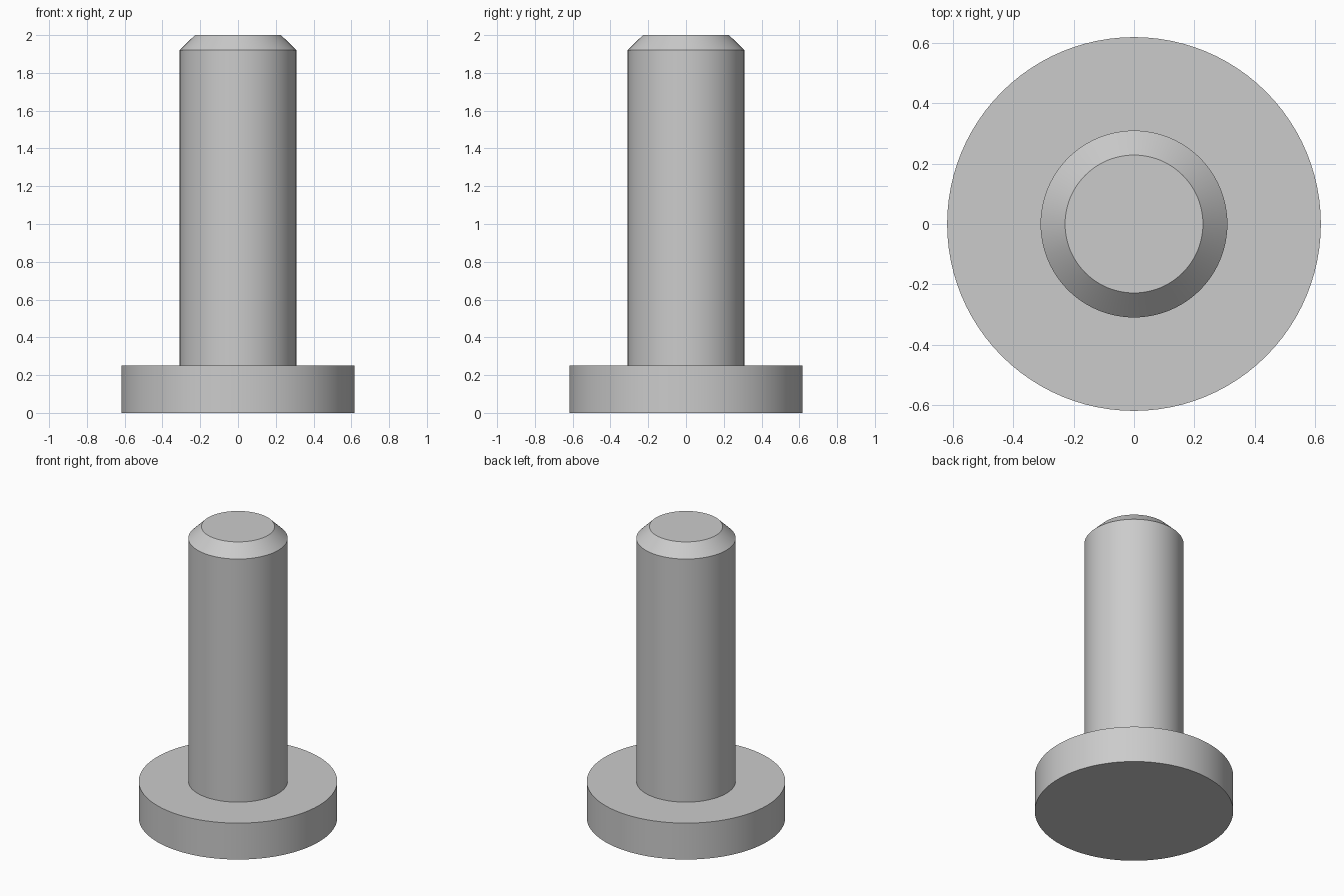
import bpy, bmesh, math

cube = bpy.data.objects.get("Cube")
if cube:
    bpy.data.objects.remove(cube, do_unlink=True)

SEGMENTS = 96

grey = bpy.data.materials.new("plain grey")
grey.use_nodes = True
colour = (0.6, 0.6, 0.6, 1)
grey.diffuse_color = colour
grey.node_tree.nodes["Principled BSDF"].inputs["Base Color"].default_value = colour


def lathe(name, profile):
    """Spin a (radius, height) outline around z into a closed solid."""
    bm = bmesh.new()
    rings = []
    for radius, z in profile:
        angles = [math.tau * i / SEGMENTS for i in range(SEGMENTS)]
        rings.append([bm.verts.new((radius * math.cos(a), radius * math.sin(a), z))
                      for a in angles])
    for low, high in zip(rings, rings[1:]):
        for i in range(SEGMENTS):
            j = (i + 1) % SEGMENTS
            bm.faces.new((low[i], low[j], high[j], high[i]))
    bm.faces.new(rings[0][::-1])
    bm.faces.new(rings[-1])
    mesh = bpy.data.meshes.new(name)
    bm.to_mesh(mesh)
    bm.free()
    mesh.materials.append(grey)
    obj = bpy.data.objects.new(name, mesh)
    bpy.context.collection.objects.link(obj)
    bpy.ops.object.select_all(action="DESELECT")
    obj.select_set(True)
    bpy.context.view_layer.objects.active = obj
    bpy.ops.object.shade_smooth_by_angle(angle=math.radians(30))
    return obj


# Flat round head, plain shank and chamfered tip in one solid
lathe("flanged_pin", [
    (0.618, 0), (0.618, 0.25),
    (0.309, 0.25), (0.309, 1.92),
    (0.228, 2),
])
